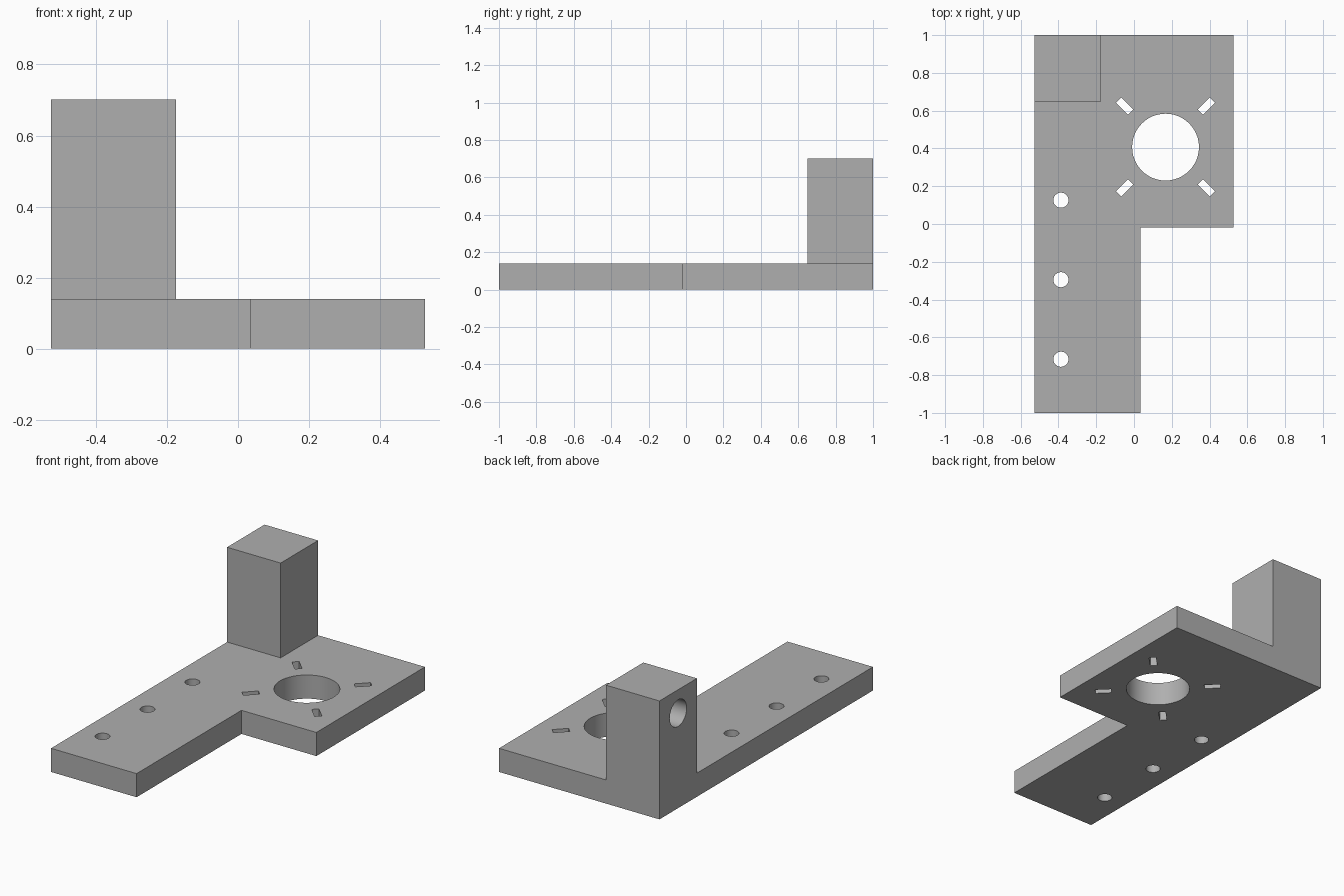
import bpy, bmesh
from math import radians, pi
from mathutils import Matrix, Vector

cube = bpy.data.objects.get("Cube")
if cube:
    bpy.data.objects.remove(cube)

grey = bpy.data.materials.new("plain grey")
grey.use_nodes = True
COLOUR = (0.43, 0.43, 0.43, 1)
grey.diffuse_color = COLOUR
grey.node_tree.nodes["Principled BSDF"].inputs["Base Color"].default_value = COLOUR

LEFT, RIGHT, THICK, SIDE, TOP = -0.526, 0.526, 0.14, 0.351, 0.702


def finish(name, bm):
    bmesh.ops.recalc_face_normals(bm, faces=bm.faces)
    mesh = bpy.data.meshes.new(name)
    bm.to_mesh(mesh)
    bm.free()
    mesh.materials.append(grey)
    obj = bpy.data.objects.new(name, mesh)
    bpy.context.collection.objects.link(obj)
    return obj


def prism(name, outline, height):
    bm = bmesh.new()
    face = bm.faces.new([bm.verts.new((x, y, 0)) for x, y in outline])
    up = bmesh.ops.extrude_face_region(bm, geom=[face])
    verts = [v for v in up["geom"] if isinstance(v, bmesh.types.BMVert)]
    bmesh.ops.translate(bm, verts=verts, vec=(0, 0, height))
    return finish(name, bm)


def cylinder(name, centre, radius, depth, turn=Matrix()):
    bm = bmesh.new()
    bmesh.ops.create_cone(bm, cap_ends=True, segments=48, radius1=radius, radius2=radius,
                          depth=depth, matrix=Matrix.Translation(centre) @ turn)
    return finish(name, bm)


def box(name, centre, size, angle=0):
    bm = bmesh.new()
    place = Matrix.Translation(centre) @ Matrix.Rotation(angle, 4, "Z")
    bmesh.ops.create_cube(bm, size=1, matrix=place @ Matrix.Diagonal((*size, 1)))
    return finish(name, bm)


def combine(target, tool, operation):
    mod = target.modifiers.new(operation.lower(), "BOOLEAN")
    mod.operation, mod.solver, mod.object = operation, "EXACT", tool
    bpy.context.view_layer.objects.active = target
    bpy.ops.object.modifier_apply(modifier=mod.name)
    bpy.data.objects.remove(tool)


# L-shaped base plate with an upright corner post
bracket = prism("bracket", [(LEFT, -1), (0.035, -1), (0.035, -0.0175),
                            (RIGHT, -0.0175), (RIGHT, 1), (LEFT, 1)], THICK)
post = box("post", (LEFT + SIDE / 2, 1 - SIDE / 2, TOP / 2), (SIDE, SIDE, TOP))
combine(bracket, post, "UNION")

# Large round opening with four radial slots around it
hub = Vector((0.167, 0.407, THICK / 2))
combine(bracket, cylinder("opening_cutter", hub, 0.177, 0.4), "DIFFERENCE")
for i in range(4):
    angle = pi / 4 + i * pi / 2
    offset = Matrix.Rotation(angle, 3, "Z") @ Vector((0.306, 0, 0))
    combine(bracket, box("slot_cutter", hub + offset, (0.09, 0.039, 0.4), angle), "DIFFERENCE")

# Row of screw holes along the arm
for i in range(3):
    centre = (-0.387, -0.716 + i * 0.421, THICK / 2)
    combine(bracket, cylinder("screw_hole_cutter", centre, 0.04, 0.4), "DIFFERENCE")

# Blind hole in the outer side of the post
combine(bracket, cylinder("post_hole_cutter", (LEFT, 1 - SIDE / 2, 0.563), 0.079, 0.56,
                          Matrix.Rotation(pi / 2, 4, "Y")), "DIFFERENCE")

bpy.ops.object.select_all(action="DESELECT")
bracket.select_set(True)
bpy.context.view_layer.objects.active = bracket
bpy.ops.object.shade_smooth_by_angle(angle=radians(30))
